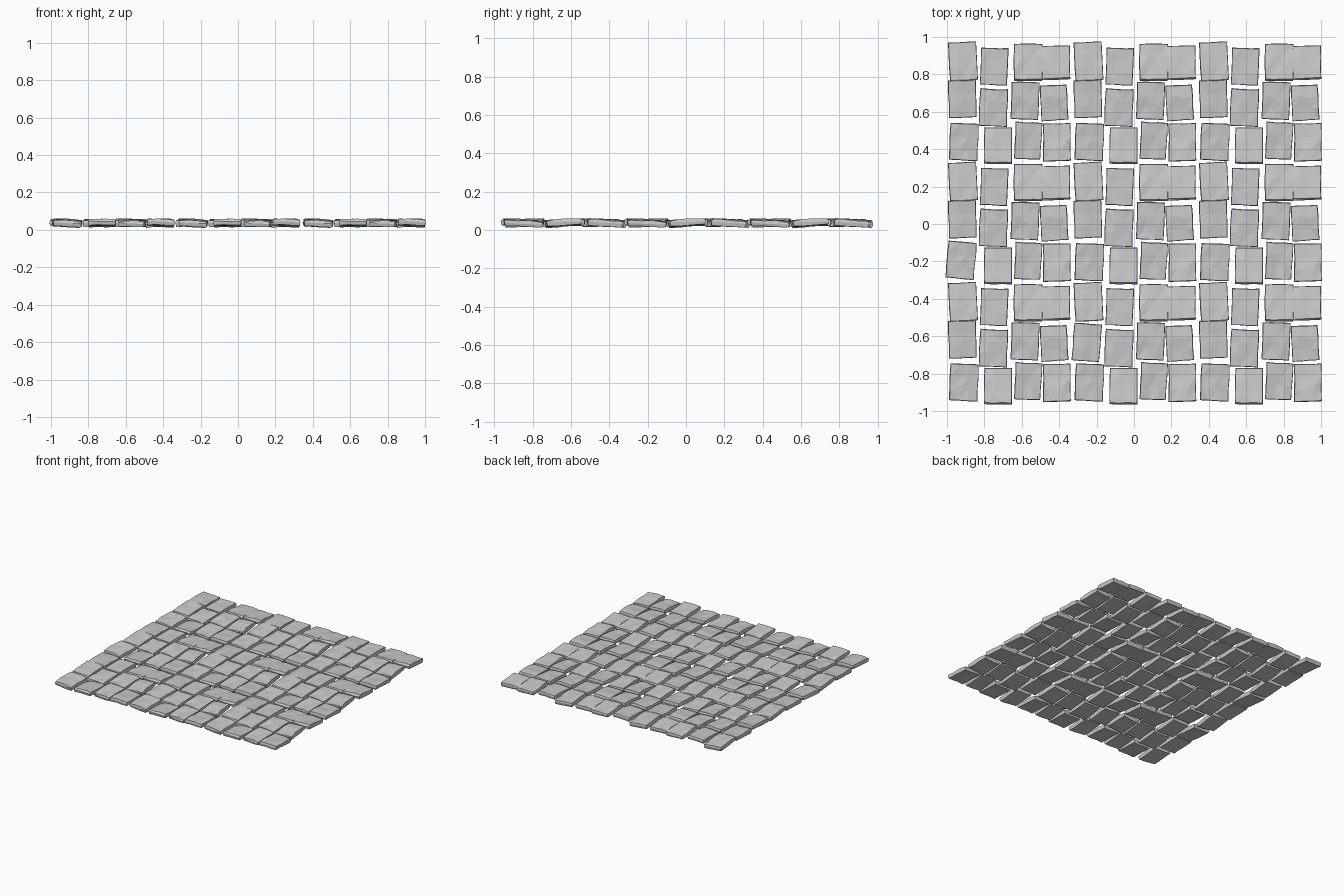
import bpy, bmesh, math, random
from mathutils import Matrix, Euler

if "Cube" in bpy.data.objects:
    bpy.data.objects.remove(bpy.data.objects["Cube"])

PX, PY = 0.671, 0.643     # size of the repeating 4 x 3 patch

# One row per stone in the patch, columns left to right, rows back to front:
# x left, x right, y back, y front, turn (deg), tilt about x, tilt about y, front flare
STONES = [
    [(-.995, -.835, .978, .762, 3, -.05, .05, 0), (-.995, -.84, .772, .565, 2, .05, .03, 0), (-.99, -.83, .54, .337, -2, .03, .05, 0)],
    [(-.825, -.672, .945, .74, -2, .04, -.02, 0), (-.83, -.673, .725, .52, -2, .05, .01, 0), (-.803, -.65, .518, .315, -1, -.06, 0, .010)],
    [(-.642, -.49, .964, .76, 0, -.06, .03, .010), (-.66, -.505, .762, .557, -2, .05, .03, 0), (-.643, -.49, .548, .343, -3, .04, .05, 0)],
    [(-.495, -.34, .955, .765, 1, -.07, .02, .010), (-.504, -.35, .747, .55, 3, .06, -.05, 0), (-.488, -.338, .54, .334, 1, -.04, .06, 0)],
]
# Stones in the big field that were knocked slightly out of the pattern
MOVED = {(0, 5): (-.015, .01, -3), (4, 7): (-.006, -.016, -6)}


def stone_mesh(name, w, h, flare, seed):
    rng = random.Random(seed)
    bm = bmesh.new()
    # rough top face
    bmesh.ops.create_grid(bm, x_segments=3, y_segments=3, size=0.5)
    for v in bm.verts:
        edge = v.is_boundary
        corner = len(v.link_edges) == 2
        v.co.x = v.co.x * w * .97 + rng.uniform(-.003, .003) * (0.6 if edge else 3)
        v.co.y = v.co.y * h * .97 + rng.uniform(-.003, .003) * (0.6 if edge else 3)
        v.co.z = .017 + rng.uniform(-.004, .003) - (.003 if corner else 0)
        if flare and v.co.y < -h * .4:
            v.co.y += flare
    # side bands: wide middle, slightly smaller underside
    rim = [e for e in bm.edges if e.is_boundary]
    for scale, z in ((1.03, .002), (.95, -.016)):
        new = bmesh.ops.extrude_edge_only(bm, edges=rim)['geom']
        rim = [g for g in new if isinstance(g, bmesh.types.BMEdge)]
        for v in (g for g in new if isinstance(g, bmesh.types.BMVert)):
            v.co.x *= scale
            v.co.y *= scale
            v.co.z = z + rng.uniform(-.003, .003)
            if flare and z > 0 and v.co.y < -h * .3:
                v.co.y -= flare * .6
    bmesh.ops.contextual_create(bm, geom=rim)
    bmesh.ops.triangulate(bm, faces=bm.faces[:])
    bmesh.ops.recalc_face_normals(bm, faces=bm.faces[:])
    me = bpy.data.meshes.new(name)
    bm.to_mesh(me)
    bm.free()
    return me


# Lay the patch three times each way: 12 columns by 9 rows
for c, column in enumerate(STONES):
    for r, (x0, x1, y1, y0, turn, tx, ty, flare) in enumerate(column):
        a = abs(math.sin(math.radians(turn)))
        w, h = (x1 - x0) - .2 * a, (y1 - y0) - .15 * a
        mesh = stone_mesh("paving_stone", w, h, flare, 10 * c + r)
        for i in range(3):
            for j in range(3):
                col, row = c + 4 * i, r + 3 * j
                dx, dy, dr = MOVED.get((col, row), (0, 0, 0))
                ob = bpy.data.objects.new(f"paving_stone_{row}_{col}", mesh)
                bpy.context.collection.objects.link(ob)
                ob.location = ((x0 + x1) / 2 + i * PX + dx,
                               (y0 + y1) / 2 - j * PY + dy, .037)
                ob.rotation_euler = Euler((tx, ty, math.radians(turn + dr)))
